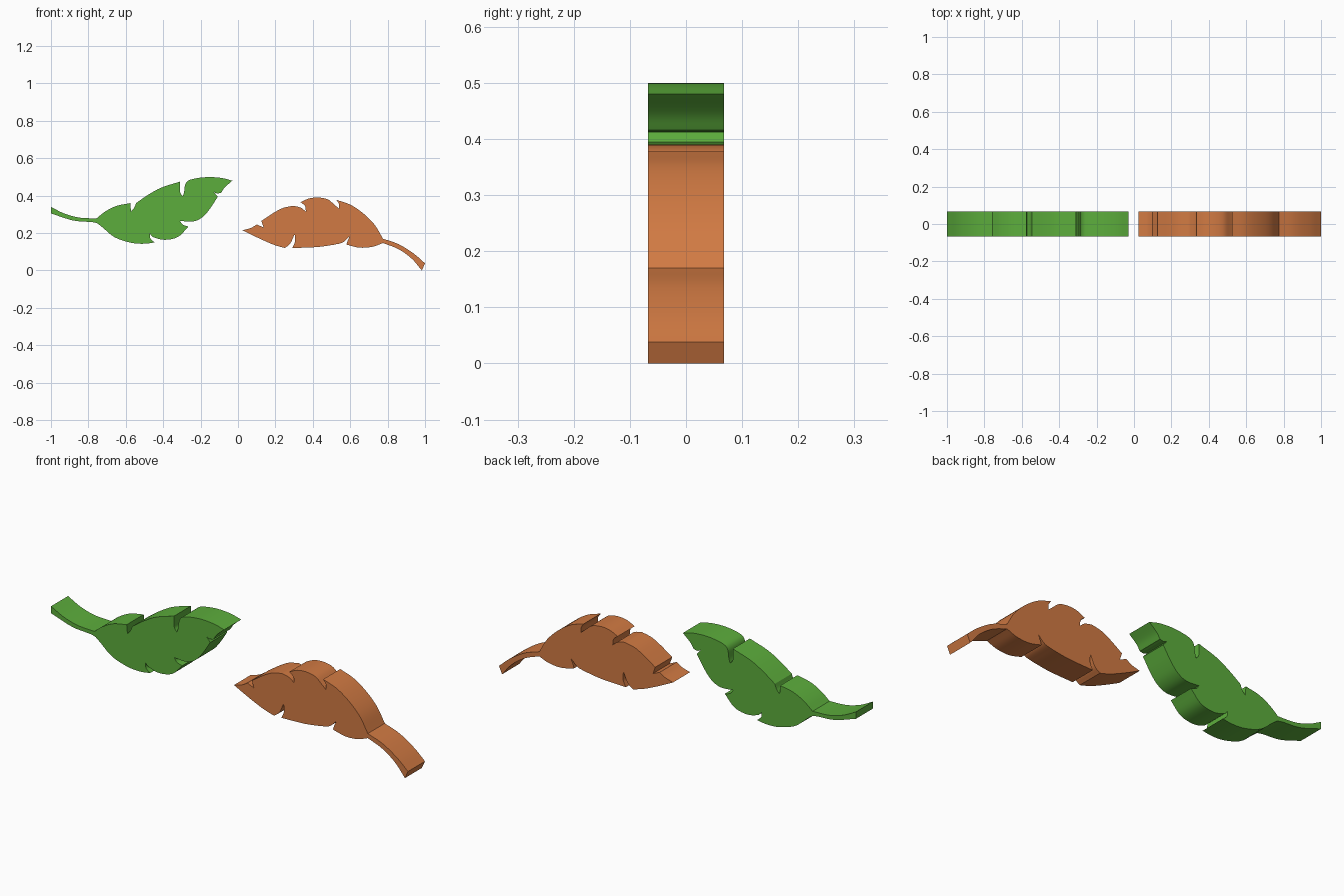
import bpy, bmesh, math
from mathutils import Vector

HALF = 0.068   # half thickness of each leaf
STEPS = 5      # curve steps between outline points


def material(name, rgb):
    m = bpy.data.materials.new(name)
    m.diffuse_color = (*rgb, 1)
    return m


def smooth_run(pts):
    """Catmull-Rom curve through one run of points, without its last point."""
    p = [Vector(q) for q in pts]
    if len(p) == 2:
        return p[:1]
    p = [2 * p[0] - p[1]] + p + [2 * p[-1] - p[-2]]
    out = []
    for a, b, c, d in zip(p, p[1:], p[2:], p[3:]):
        for i in range(STEPS):
            t = i / STEPS
            out.append(0.5 * (2 * b + (c - a) * t + (2 * a - 5 * b + 4 * c - d) * t * t
                              + (3 * b - a - 3 * c + d) * t ** 3))
    return out


def leaf(name, runs, mat):
    """Each run is smooth inside; runs meet at sharp corners in a closed loop."""
    outline = []
    for run, following in zip(runs, runs[1:] + runs[:1]):
        outline += smooth_run(run + [following[0]])
    bm = bmesh.new()
    face = bm.faces.new([bm.verts.new((p.x, -HALF, p.y)) for p in outline])
    ext = bmesh.ops.extrude_face_region(bm, geom=[face], use_keep_orig=True)
    moved = [v for v in ext["geom"] if isinstance(v, bmesh.types.BMVert)]
    bmesh.ops.translate(bm, verts=moved, vec=(0, 2 * HALF, 0))
    bmesh.ops.recalc_face_normals(bm, faces=bm.faces)
    bmesh.ops.triangulate(bm, faces=[f for f in bm.faces if len(f.verts) > 4])
    me = bpy.data.meshes.new(name)
    bm.to_mesh(me)
    bm.free()
    me.materials.append(mat)
    ob = bpy.data.objects.new(name, me)
    bpy.context.collection.objects.link(ob)
    bpy.ops.object.select_all(action='DESELECT')
    ob.select_set(True)
    bpy.context.view_layer.objects.active = ob
    bpy.ops.object.shade_smooth_by_angle(angle=math.radians(30))
    return ob


# Green leaf: stem at left, lower edge, tip, upper edge, back to the stem
leaf("green_leaf", [
    [(-1, 0.34)],
    [(-1, 0.305), (-0.88, 0.267), (-0.77, 0.257), (-0.73, 0.235), (-0.66, 0.178),
     (-0.57, 0.148), (-0.50, 0.143)],
    [(-0.445, 0.15), (-0.468, 0.17)],
    [(-0.472, 0.197), (-0.45, 0.177), (-0.39, 0.164), (-0.32, 0.18)],
    [(-0.265, 0.235), (-0.295, 0.245)],
    [(-0.31, 0.265), (-0.24, 0.262), (-0.19, 0.285), (-0.15, 0.33)],
    [(-0.108, 0.395)],
    [(-0.13, 0.42), (-0.112, 0.412)],
    [(-0.09, 0.416), (-0.07, 0.445)],
    [(-0.03, 0.48), (-0.09, 0.495), (-0.17, 0.499), (-0.25, 0.487), (-0.28, 0.465),
     (-0.288, 0.42)],
    [(-0.295, 0.398), (-0.31, 0.42)],
    [(-0.31, 0.475), (-0.41, 0.443), (-0.48, 0.405)],
    [(-0.545, 0.36), (-0.555, 0.335)],
    [(-0.572, 0.315)],
    [(-0.576, 0.36), (-0.65, 0.345), (-0.71, 0.315)],
    [(-0.757, 0.278), (-0.85, 0.283), (-0.93, 0.305)],
], material("leaf green", (0.108, 0.42, 0.045)))

# Orange leaf: tip at left, upper edge, stem at right, lower edge back to the tip
leaf("orange_leaf", [
    [(0.025, 0.215), (0.07, 0.228)],
    [(0.10, 0.246)],
    [(0.137, 0.23)],
    [(0.125, 0.265), (0.19, 0.308), (0.24, 0.334)],
    [(0.295, 0.346), (0.335, 0.336)],
    [(0.363, 0.315), (0.358, 0.345)],
    [(0.335, 0.365), (0.38, 0.385), (0.43, 0.39), (0.48, 0.38), (0.515, 0.352)],
    [(0.54, 0.33), (0.54, 0.355)],
    [(0.525, 0.378), (0.60, 0.352), (0.67, 0.305), (0.73, 0.245)],
    [(0.775, 0.17), (0.86, 0.14), (0.94, 0.09)],
    [(1, 0.038)],
    [(0.983, 0), (0.93, 0.062), (0.86, 0.113)],
    [(0.775, 0.147), (0.72, 0.127), (0.65, 0.122)],
    [(0.58, 0.138), (0.585, 0.155)],
    [(0.597, 0.183), (0.56, 0.15)],
    [(0.51, 0.137), (0.42, 0.125)],
    [(0.29, 0.12), (0.305, 0.155)],
    [(0.303, 0.196), (0.28, 0.145)],
    [(0.25, 0.12), (0.19, 0.138), (0.11, 0.173)],
], material("leaf orange", (0.64, 0.195, 0.056)))
